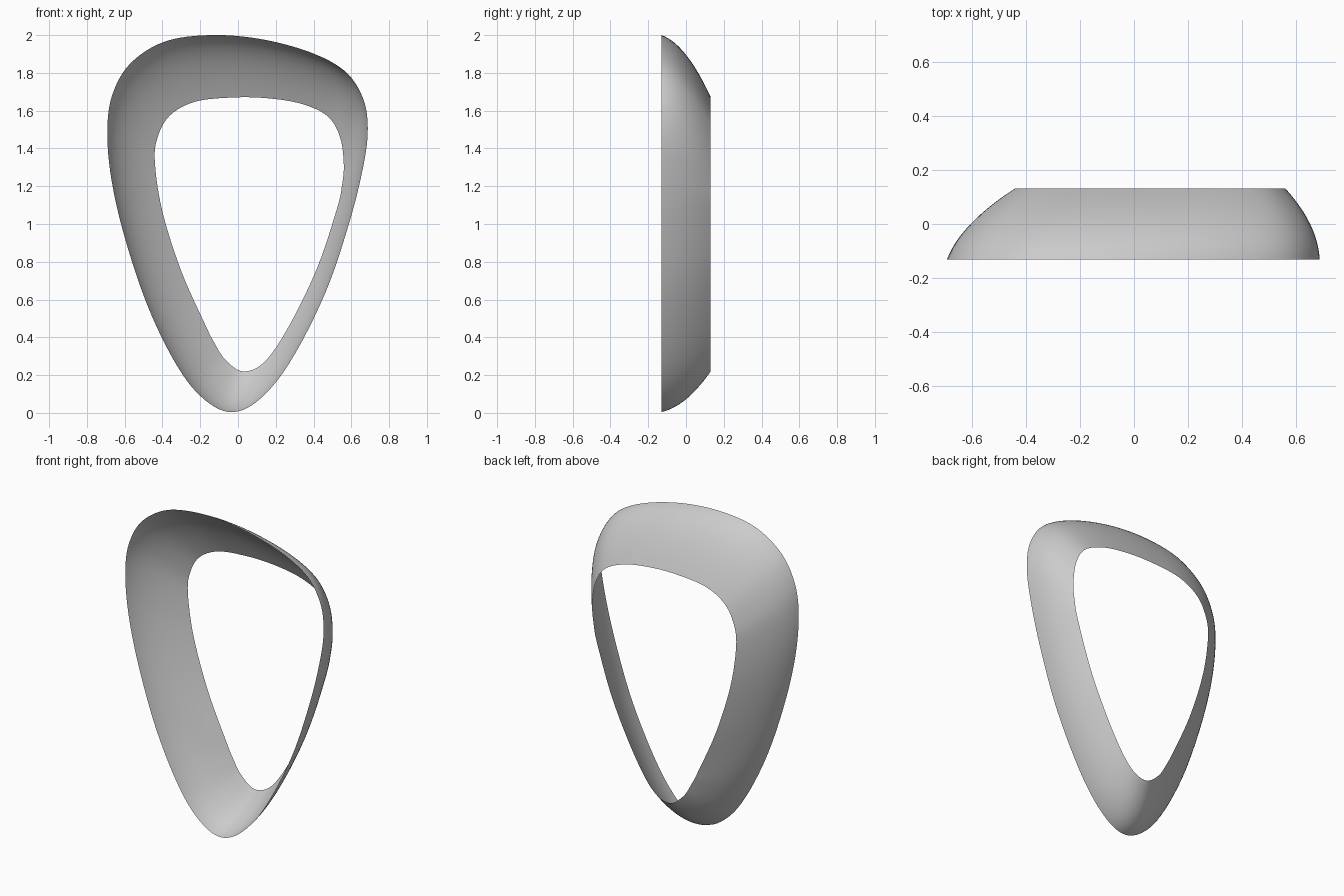
import bpy
import bmesh
from mathutils import Vector

STEPS_PER_SPAN = 6
RINGS = 14
HALF_DEPTH = 0.131

# Matching (x, z) points of the wide front rim and the narrow back rim
front_rim = [
    (-.15, 2), (-.39, 1.965), (-.57, 1.85), (-.665, 1.685), (-.692, 1.49),
    (-.67, 1.235), (-.6, .93), (-.48, .57), (-.335, .27), (-.2, .09),
    (-.05, .005), (.1, .06), (.27, .26), (.46, .63), (.59, 1.01),
    (.665, 1.315), (.687, 1.51), (.66, 1.67), (.565, 1.81), (.38, 1.91),
    (.115, 1.98),
]
back_rim = [
    (-.02, 1.67), (-.225, 1.648), (-.36, 1.575), (-.425, 1.46), (-.44, 1.325),
    (-.4, 1.065), (-.3, .75), (-.175, .47), (-.13, .38), (-.07, .285),
    (.025, .22), (.14, .27), (.27, .46), (.42, .77), (.525, 1.085),
    (.55, 1.2), (.56, 1.315), (.54, 1.46), (.475, 1.57), (.34, 1.635),
    (.165, 1.665),
]


def closed_spline(points):
    """Sample a smooth closed curve running through all the points."""
    pts = [Vector(p) for p in points]
    count = len(pts)
    samples = []
    for i in range(count):
        a, b, c, d = (pts[(i + k) % count] for k in (-1, 0, 1, 2))
        for step in range(STEPS_PER_SPAN):
            t = step / STEPS_PER_SPAN
            samples.append(b + 0.5 * t * ((c - a)
                           + t * (2 * a - 5 * b + 4 * c - d)
                           + t * t * (3 * (b - c) + d - a)))
    return samples


def add_band(name, front, back):
    """Loft an open, outward-bulging shell between the two rims."""
    bm = bmesh.new()
    outer, inner = closed_spline(front), closed_spline(back)
    rings = []
    for r in range(RINGS + 1):
        t = r / RINGS
        ring = []
        for p, q in zip(outer, inner):
            # The wall starts steep at the front and leans in towards the back
            lean = 0.25 - 0.2 * p.x
            blend = lean * t + (1 - lean) * t * t
            point = p.lerp(q, blend)
            ring.append(bm.verts.new((point.x, HALF_DEPTH * (2 * t - 1), point.y)))
        rings.append(ring)
    for near, far in zip(rings, rings[1:]):
        for i in range(len(near)):
            j = (i + 1) % len(near)
            bm.faces.new((near[i], near[j], far[j], far[i]))

    # Turn the faces so the convex side is the outside
    bm.normal_update()
    middle = Vector((0, 0, 1))
    if sum(f.normal.dot(f.calc_center_median() - middle) for f in bm.faces) < 0:
        bmesh.ops.reverse_faces(bm, faces=bm.faces[:])

    mesh = bpy.data.meshes.new(name)
    bm.to_mesh(mesh)
    bm.free()
    for polygon in mesh.polygons:
        polygon.use_smooth = True
    obj = bpy.data.objects.new(name, mesh)
    bpy.context.collection.objects.link(obj)
    return obj


default_cube = bpy.data.objects.get("Cube")
if default_cube:
    bpy.data.objects.remove(default_cube, do_unlink=True)

# Thin curved ring shell
add_band("ring_shell", front_rim, back_rim)
